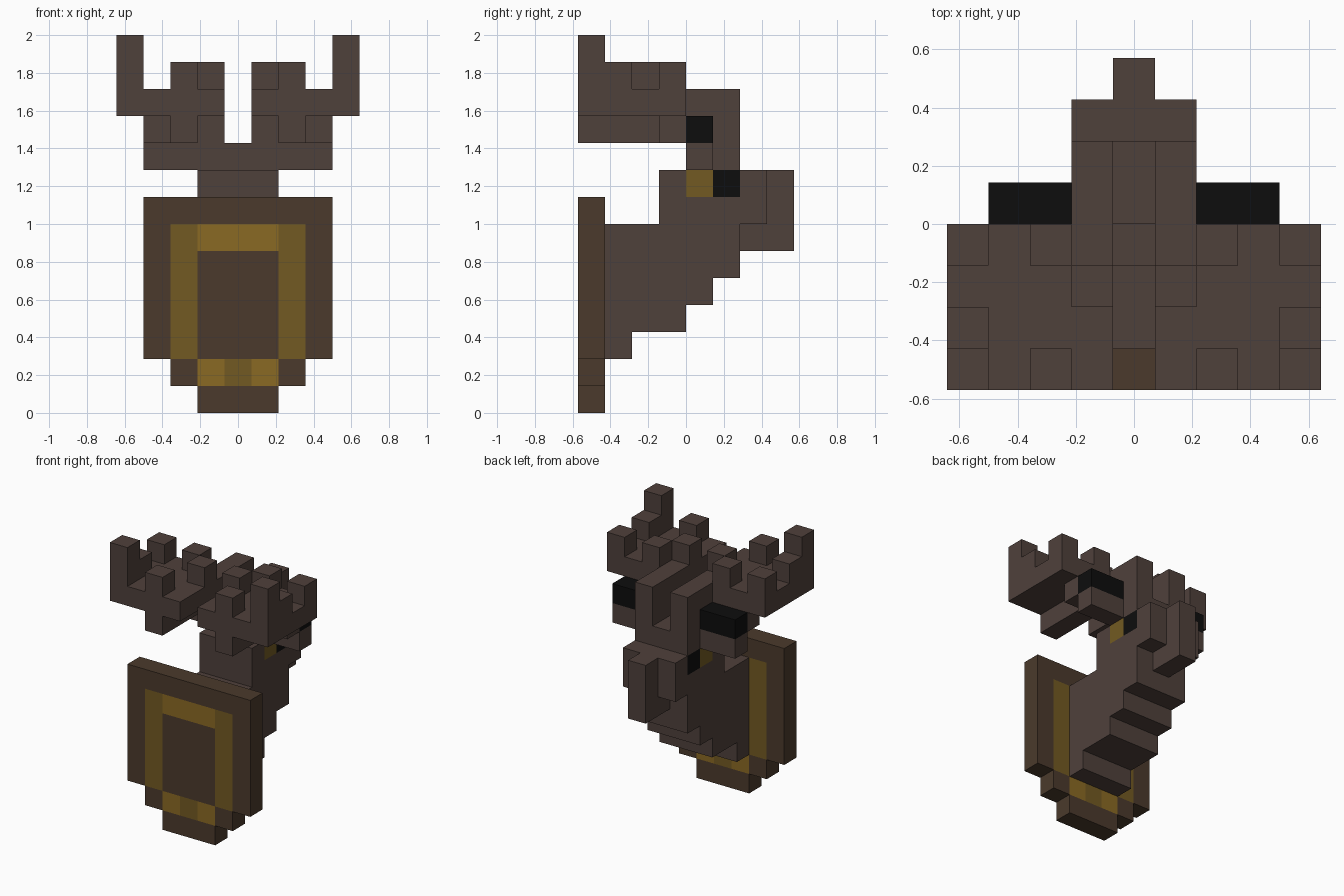
import bpy, bmesh, math

if "Cube" in bpy.data.objects:
    bpy.data.objects.remove(bpy.data.objects["Cube"])

U = 1 / 7  # edge of one block


def material(name, rgb):
    m = bpy.data.materials.new(name)
    m.diffuse_color = (*rgb, 1)
    m.use_nodes = True
    m.node_tree.nodes["Principled BSDF"].inputs["Base Color"].default_value = m.diffuse_color
    return m


MATS = {
    "fur": material("dark brown fur", (0.078, 0.052, 0.044)),
    "wood": material("brown wood", (0.070, 0.042, 0.025)),
    "gold": material("dull gold", (0.170, 0.102, 0.016)),
    "bright": material("bright gold", (0.255, 0.142, 0.017)),
    "black": material("black", (0.004, 0.004, 0.004)),
}

parts = {}    # part name -> {cell: colour}
filled = set()


def box(part, colour, x, y, z, mirror=True):
    """Fill inclusive block ranges; x counts from the centre column."""
    for i in range(x[0], x[1] + 1):
        for s in ((1, -1) if mirror else (1,)):
            for j in range(y[0], y[1] + 1):
                for k in range(z[0], z[1] + 1):
                    cell = (i * s, j, k)
                    if cell in filled and cell not in parts.get(part, {}):
                        continue
                    parts.setdefault(part, {})[cell] = colour
                    filled.add(cell)


# Wall plaque with a gold inlay
box("plaque", "wood", (0, 1), (0, 0), (0, 0))
box("plaque", "wood", (0, 2), (0, 0), (1, 1))
box("plaque", "wood", (0, 3), (0, 0), (2, 7))
box("plaque", "gold", (2, 2), (0, 0), (2, 6))
box("plaque", "bright", (0, 1), (0, 0), (6, 6))
box("plaque", "bright", (1, 1), (0, 0), (1, 1))
box("plaque", "gold", (0, 0), (0, 0), (1, 1))

# Neck, stepping outward as it rises
for z, reach in ((2, 1), (3, 3), (4, 4), (5, 5), (6, 5)):
    box("neck", "fur", (0, 1), (1, reach), (z, z))

# Head, snout and eyes
box("head", "fur", (0, 1), (3, 6), (7, 8))
box("head", "fur", (0, 0), (6, 7), (6, 8))
box("head", "gold", (1, 1), (4, 4), (8, 8))
box("head", "black", (1, 1), (5, 5), (8, 8))

# Brow, with two ridges and a groove between them
box("brow", "fur", (0, 1), (4, 5), (9, 9))
box("brow", "fur", (1, 1), (4, 5), (10, 11))

# Ears: fur below, black on top
box("ears", "fur", (2, 3), (4, 4), (9, 9))
box("ears", "black", (2, 3), (4, 4), (10, 10))

# Antlers: broad palm, stems underneath, upright points
box("antlers", "fur", (1, 4), (0, 3), (11, 11))
box("antlers", "fur", (2, 2), (0, 3), (10, 10))
box("antlers", "fur", (3, 3), (3, 3), (10, 10))
for x, y, top in ((4, 0, 13), (4, 1, 12), (4, 3, 12), (2, 0, 12), (2, 3, 12), (1, 2, 12)):
    box("antlers", "fur", (x, x), (y, y), (12, top))

CORNERS = ((-1, -1), (1, -1), (1, 1), (-1, 1))


def build(name, cells):
    """Make one mesh from the exposed sides of its blocks."""
    bm = bmesh.new()
    verts = {}
    colours = sorted(set(cells.values()))
    for cell, colour in cells.items():
        for axis in range(3):
            for s in (-1, 1):
                near = list(cell)
                near[axis] += s
                if tuple(near) in filled:
                    continue
                ring = []
                for a, b in (CORNERS if s > 0 else CORNERS[::-1]):
                    p = [2 * c for c in cell]
                    p[axis] += s
                    p[(axis + 1) % 3] += a
                    p[(axis + 2) % 3] += b
                    p = tuple(p)
                    if p not in verts:
                        verts[p] = bm.verts.new((p[0] * U / 2,
                                                 (p[1] + 1) * U / 2 - 4 * U,
                                                 (p[2] + 1) * U / 2))
                    ring.append(verts[p])
                bm.faces.new(ring).material_index = colours.index(colour)
    # Merge flat neighbours of the same colour
    bmesh.ops.dissolve_limit(bm, angle_limit=math.radians(1), verts=bm.verts[:],
                             edges=bm.edges[:], delimit={'MATERIAL'})
    mesh = bpy.data.meshes.new(name)
    for c in colours:
        mesh.materials.append(MATS[c])
    bm.to_mesh(mesh)
    bm.free()
    bpy.context.collection.objects.link(bpy.data.objects.new(name, mesh))


for part_name, part_cells in parts.items():
    build(part_name, part_cells)
